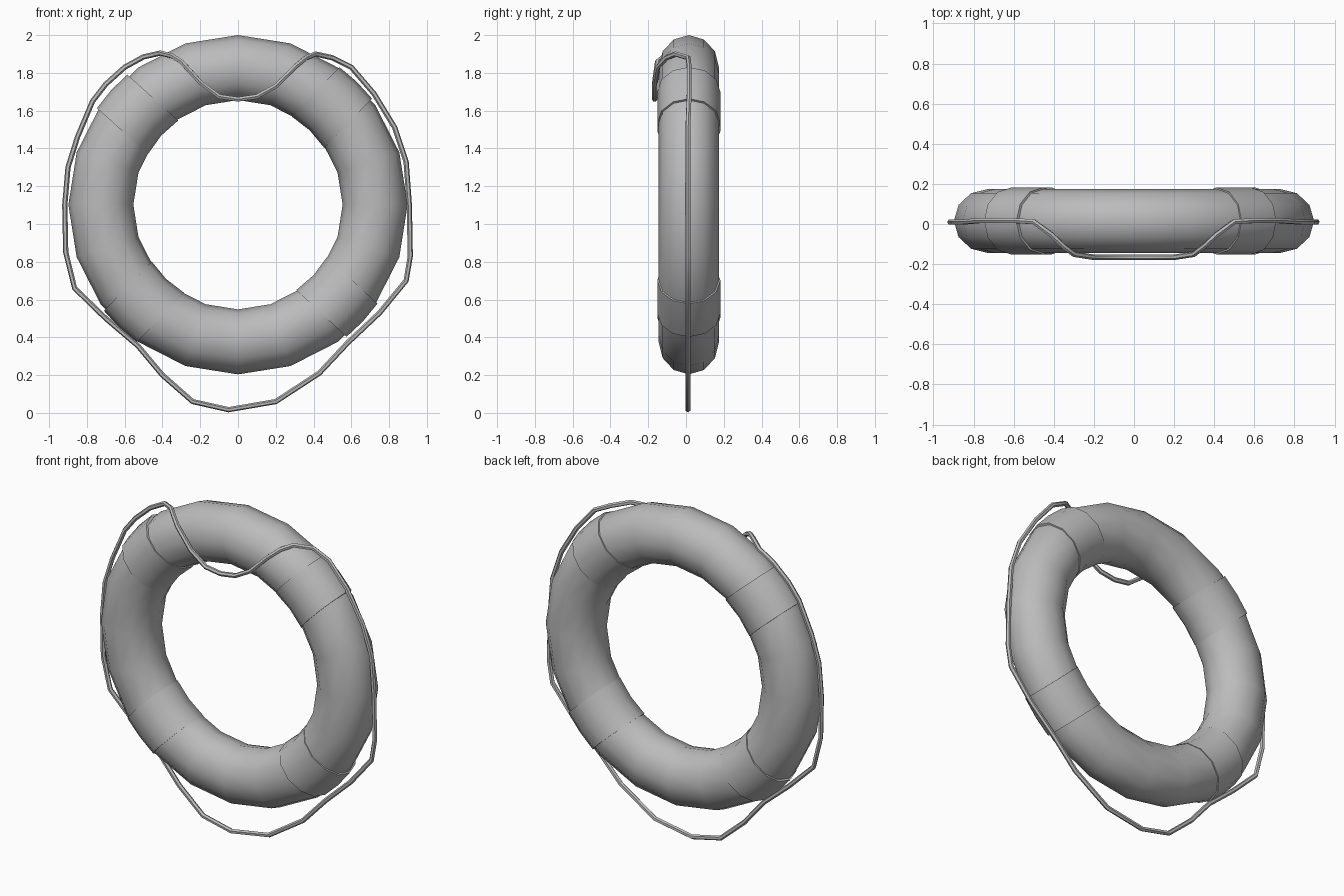
import bpy
import bmesh
from math import sin, cos, pi, radians, sqrt
from mathutils import Vector

default_cube = bpy.data.objects.get("Cube")
if default_cube:
    bpy.data.objects.remove(default_cube, do_unlink=True)

CENTRE = Vector((0, 0.015, 1.102))
MAJOR, MINOR_R, MINOR_Y = 0.726, 0.172, 0.16
SIDES, SEGMENTS = 12, 20

grey = bpy.data.materials.new("plain_grey")
grey.use_nodes = True
colour = (0.5, 0.5, 0.5, 1)
grey.diffuse_color = colour
grey.node_tree.nodes["Principled BSDF"].inputs["Base Color"].default_value = colour


def smooth(obj):
    bpy.ops.object.select_all(action='DESELECT')
    obj.select_set(True)
    bpy.context.view_layer.objects.active = obj
    bpy.ops.object.shade_smooth_by_angle(angle=radians(50))


def section(offset):
    """Radius and depth of each corner of the tube's cross-section."""
    angles = [2 * pi * i / SIDES for i in range(SIDES)]
    return [(MAJOR + (MINOR_R + offset) * cos(a), (MINOR_Y + offset) * sin(a))
            for a in angles]


def skin(name, loops, closed):
    """Join a series of equal loops of points with quads."""
    bm = bmesh.new()
    rows = [[bm.verts.new(p) for p in loop] for loop in loops]
    pairs = list(zip(rows, rows[1:]))
    if closed:
        pairs.append((rows[-1], rows[0]))
    for a, b in pairs:
        for i in range(SIDES):
            j = (i + 1) % SIDES
            bm.faces.new((a[i], a[j], b[j], b[i]))
    # Loops run anticlockwise seen from the front
    bmesh.ops.recalc_face_normals(bm, faces=bm.faces[:])
    mesh = bpy.data.meshes.new(name)
    bm.to_mesh(mesh)
    bm.free()
    obj = bpy.data.objects.new(name, mesh)
    bpy.context.collection.objects.link(obj)
    mesh.materials.append(grey)
    smooth(obj)
    return obj


# Buoyant ring
ring_loops = []
for k in range(SEGMENTS):
    a = 2 * pi * k / SEGMENTS
    ring_loops.append([CENTRE + Vector((r * cos(a), y, r * sin(a)))
                       for r, y in section(0)])
skin("float_ring", ring_loops, True)


# Four parallel-sided wrapped bands, with their edges turned into the ring
def band(name, degrees):
    a = radians(degrees)
    outward = Vector((cos(a), 0, sin(a)))
    along = Vector((-sin(a), 0, cos(a)))
    loops = []
    for t, offset in ((-1, -0.02), (-1, 0.007), (0, 0.007), (1, 0.007), (1, -0.02)):
        v = 0.12 * t
        loops.append([CENTRE + outward * sqrt(r * r - v * v) + along * v
                      + Vector((0, y, 0)) for r, y in section(offset)])
    skin(name, loops, False)


for name, degrees in (("upper_left_band", 46), ("upper_right_band", 138),
                      ("lower_right_band", 226), ("lower_left_band", 317)):
    band(name, degrees)

# Grab rope: outline of the loop, draped forward over the top of the ring
outline = [(0, 1.66), (-.1, 1.675), (-.2, 1.75), (-.3, 1.86), (-.35, 1.89),
           (-.41, 1.905), (-.5, 1.885), (-.6, 1.83), (-.7, 1.74), (-.77, 1.65),
           (-.85, 1.46), (-.9, 1.3), (-.917, 1.1), (-.912, .85), (-.865, .66),
           (-.7, .5), (-.53, .355), (-.4, .2), (-.24, .06), (-.05, .017),
           (.2, .06), (.43, .21), (.58, .37), (.75, .53), (.89, .7),
           (.912, .83), (.907, 1.1), (.89, 1.33), (.83, 1.51), (.72, 1.69),
           (.6, 1.83), (.5, 1.88), (.41, 1.9), (.36, 1.88), (.3, 1.83),
           (.2, 1.73), (.1, 1.675)]


def rope_depth(x, z):
    if z < 1.6:
        return 0.01
    t = min(max((abs(x) - 0.25) / 0.28, 0), 1)
    return -0.166 + 0.183 * t * t * (3 - 2 * t)


curve = bpy.data.curves.new("grab_rope", 'CURVE')
curve.dimensions = '3D'
curve.bevel_depth = 0.014
curve.bevel_resolution = 1
spline = curve.splines.new('POLY')
spline.points.add(len(outline) - 1)
for point, (x, z) in zip(spline.points, outline):
    point.co = (x, rope_depth(x, z), z, 1)
spline.use_cyclic_u = True
curve.materials.append(grey)
rope = bpy.data.objects.new("grab_rope", curve)
bpy.context.collection.objects.link(rope)
bpy.ops.object.select_all(action='DESELECT')
rope.select_set(True)
bpy.context.view_layer.objects.active = rope
bpy.ops.object.convert(target='MESH')
smooth(bpy.context.view_layer.objects.active)
